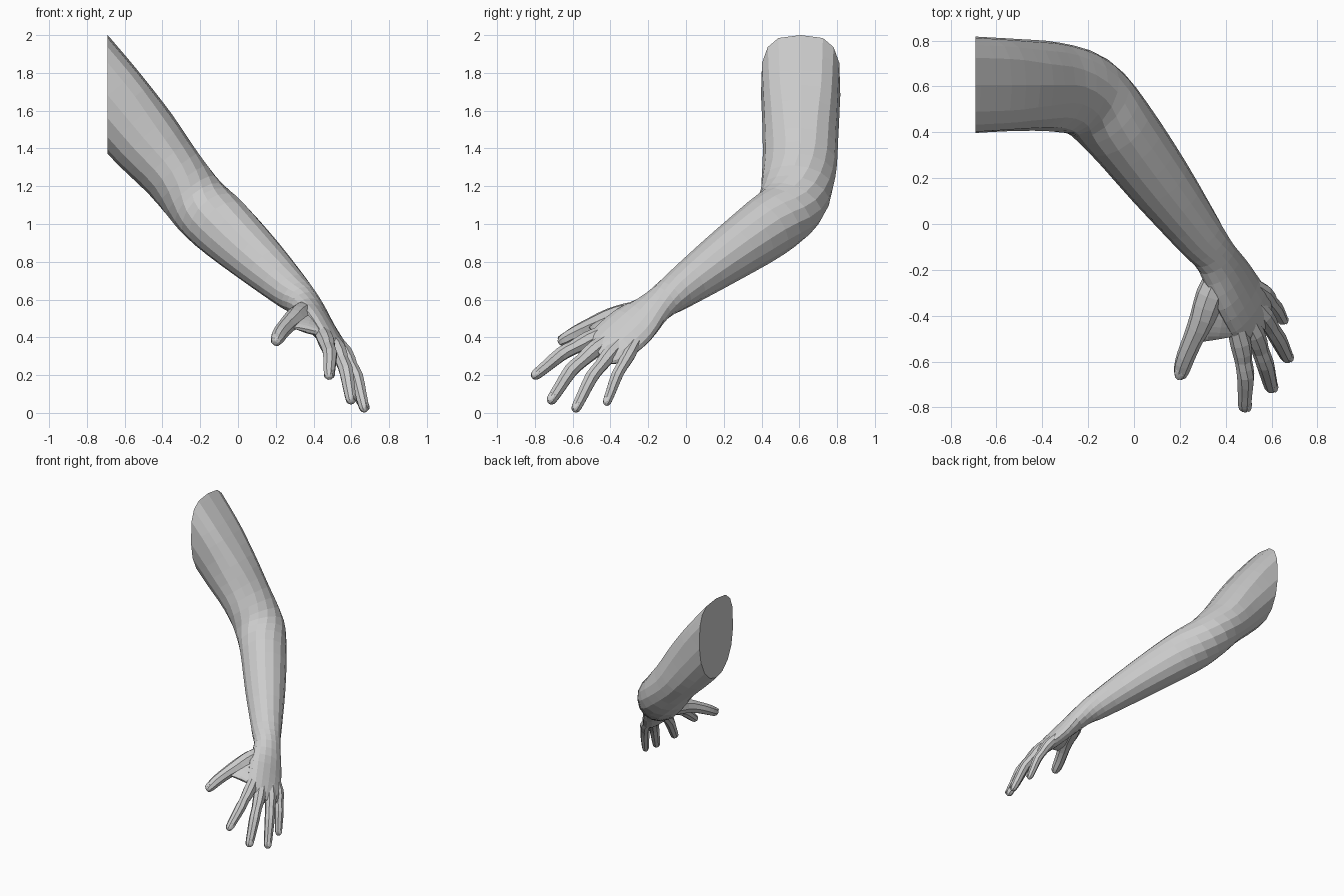
import bpy, bmesh
from math import cos, sin, pi, copysign
from mathutils import Vector

if "Cube" in bpy.data.objects:
    bpy.data.objects.remove(bpy.data.objects["Cube"])


def spline(keys, steps):
    """Catmull-Rom through rows of numbers, so paths and radii blend together."""
    out = []
    for i in range(len(keys) - 1):
        p = [keys[max(0, min(len(keys) - 1, i + k))] for k in (-1, 0, 1, 2)]
        for s in range(steps):
            t = s / steps
            out.append([0.5 * (2 * b + (c - a) * t + (2 * a - 5 * b + 4 * c - d) * t * t
                               + (3 * b - a - 3 * c + d) * t ** 3) for a, b, c, d in zip(*p)])
    return out + [list(keys[-1])]


def power(x, e):
    return copysign(abs(x) ** e, x)


def tube(name, keys, sides, steps, cut_x=None):
    """Skin elliptical rings: rows are centre xyz, half width, half depth, width direction xyz."""
    rows = spline(keys, steps)
    pts = [Vector(r[:3]) for r in rows]
    bm = bmesh.new()
    rings = []
    for i, r in enumerate(rows):
        n = (pts[min(i + 1, len(pts) - 1)] - pts[max(i - 1, 0)]).normalized()
        u = Vector(r[5:8])
        u = (u - n * u.dot(n)).normalized()
        v = u.cross(n)
        # the top of the upper arm is squarer towards the shoulder
        square = 1 - 0.35 * max(0, min(1, (-0.35 - r[0]) / 0.3))
        ring = []
        for k in range(sides):
            c, s = cos(2 * pi * k / sides), sin(2 * pi * k / sides)
            e = square if s > 0.01 else 1
            ring.append(bm.verts.new(pts[i] + u * r[3] * power(c, e) + v * r[4] * power(s, e)))
        rings.append(ring)
    for a, b in zip(rings, rings[1:]):
        for k in range(sides):
            j = (k + 1) % sides
            bm.faces.new((a[k], a[j], b[j], b[k]))
    bm.faces.new(rings[0])
    bm.faces.new(rings[-1])
    if cut_x is not None:
        bmesh.ops.bisect_plane(bm, geom=bm.verts[:] + bm.edges[:] + bm.faces[:],
                               plane_co=(cut_x, 0, 0), plane_no=(1, 0, 0), clear_inner=True)
        bmesh.ops.holes_fill(bm, edges=[e for e in bm.edges if e.is_boundary], sides=0)
    bmesh.ops.recalc_face_normals(bm, faces=bm.faces[:])
    return finish(name, bm)


def finish(name, bm):
    me = bpy.data.meshes.new(name)
    bm.to_mesh(me)
    bm.free()
    ob = bpy.data.objects.new(name, me)
    bpy.context.collection.objects.link(ob)
    return ob


# Upper arm, elbow, forearm and palm in one skin, sliced flat at the shoulder end
arm = [
    (-0.87, 0.607, 1.895, 0.222, 0.205, 0, -1, 0),
    (-0.69, 0.607, 1.682, 0.210, 0.206, 0, -1, 0),
    (-0.50, 0.606, 1.455, 0.200, 0.196, 0, -1, 0),
    (-0.34, 0.597, 1.265, 0.195, 0.170, 0, -1, 0),
    (-0.20, 0.555, 1.095, 0.184, 0.166, -0.4, -0.92, 0),
    (-0.07, 0.420, 0.975, 0.167, 0.168, -0.75, -0.66, 0),
    (0.11, 0.185, 0.808, 0.144, 0.139, -0.79, -0.61, 0),
    (0.285, -0.05, 0.642, 0.110, 0.102, -0.77, -0.63, 0.1),
    (0.36, -0.15, 0.570, 0.098, 0.080, -0.6, -0.7, 0.3),
    (0.435, -0.28, 0.465, 0.137, 0.064, -0.4, -0.8, 0.42),
    (0.515, -0.41, 0.355, 0.138, 0.048, -0.4, -0.85, 0.35),
    (0.535, -0.47, 0.320, 0.085, 0.024, -0.4, -0.85, 0.35),
]
tube("arm", arm, 16, 3, cut_x=-0.69)

# Fingers: knuckle, middle joint, tip, thickness
fingers = {
    "index_finger": ((0.465, -0.52, 0.385), (0.487, -0.66, 0.312), (0.482, -0.815, 0.185), 0.039),
    "middle_finger": ((0.525, -0.48, 0.340), (0.572, -0.61, 0.225), (0.602, -0.725, 0.050), 0.039),
    "ring_finger": ((0.565, -0.40, 0.315), (0.628, -0.50, 0.190), (0.673, -0.592, 0.006), 0.037),
    "little_finger": ((0.565, -0.30, 0.315), (0.617, -0.365, 0.20), (0.652, -0.425, 0.040), 0.033),
}
wrist = Vector((0.375, -0.17, 0.555))
across = Vector((-0.4, -0.85, 0.35))


def nail(name, tip, along, side, r):
    """Flattened oval set into the back of a fingertip."""
    along = along.normalized()
    side = (side - along * side.dot(along)).normalized()
    up = side.cross(along)
    bm = bmesh.new()
    bmesh.ops.create_uvsphere(bm, u_segments=8, v_segments=6, radius=1)
    c = tip - along * r * 0.95 + up * r * 0.7
    for v in bm.verts:
        x, y, z = v.co
        v.co = c + side * x * r * 0.55 + along * y * r * 0.8 + up * z * r * 0.15
    finish(name, bm)


for name, (k, m, t, r) in fingers.items():
    k, m, t = Vector(k), Vector(m), Vector(t)
    d = (t - m).normalized()
    # the tendon ridge runs back into the palm, the tip is rounded off
    path = [(k.lerp(wrist, 0.5), 0.9), (k, 1.18), (k.lerp(m, 0.55), 0.97), (m, 1.0),
            (m.lerp(t, 0.5), 0.87), (t - d * 0.03, 0.76), (t - d * 0.008, 0.52), (t, 0.2)]
    tube(name, [(*p, r * s, r * s, *across) for p, s in path], 8, 2)
    nail(name + "_nail", t, d, across, r * 0.9)

# Thumb, spread away from the palm
thumb = [((0.375, -0.20, 0.545), 0.050), ((0.333, -0.31, 0.520), 0.064),
         ((0.298, -0.41, 0.496), 0.056), ((0.258, -0.50, 0.462), 0.045),
         ((0.225, -0.58, 0.423), 0.041), ((0.208, -0.635, 0.392), 0.036),
         ((0.201, -0.664, 0.375), 0.025), ((0.198, -0.672, 0.370), 0.010)]
tube("thumb", [(*p, r, r, *across) for p, r in thumb], 8, 2)
nail("thumb_nail", Vector(thumb[-1][0]), Vector((-0.03, -0.16, -0.11)), Vector((-0.8, 0.0, -0.3)), 0.036)

# Web of skin between thumb and index finger
web = [((0.39, -0.26, 0.51), 0.06, 0.045), ((0.38, -0.36, 0.482), 0.09, 0.042),
       ((0.37, -0.44, 0.455), 0.105, 0.034), ((0.365, -0.485, 0.442), 0.10, 0.020),
       ((0.365, -0.50, 0.436), 0.085, 0.008)]
tube("thumb_web", [(*p, a, b, -0.95, 0.05, 0.3) for p, a, b in web], 12, 2)
